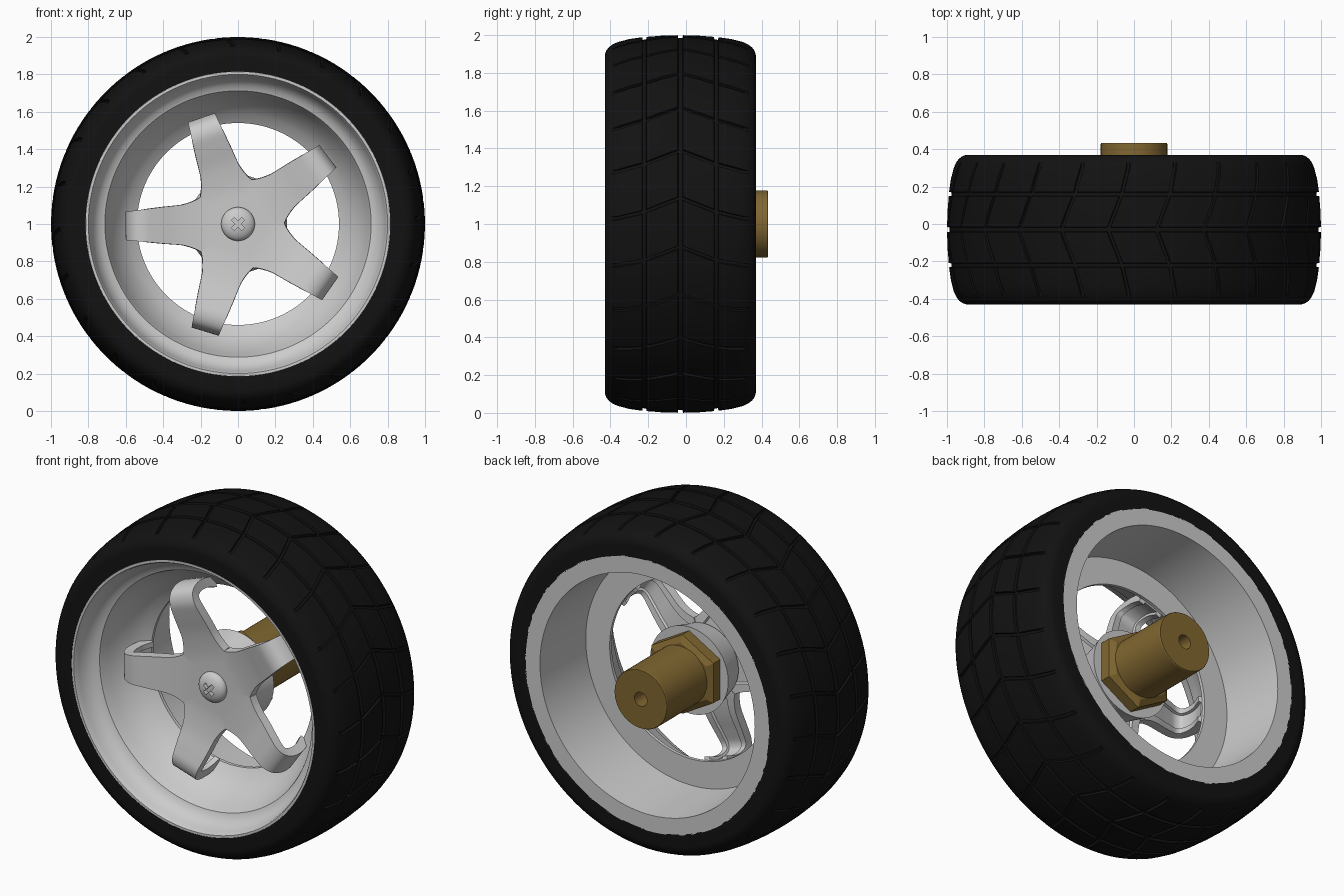
import bpy, bmesh, math
from mathutils import Vector

if "Cube" in bpy.data.objects:
    bpy.data.objects.remove(bpy.data.objects["Cube"])

CZ = 1.0      # axle height, axle runs along y
MID = -0.03   # tyre centre plane


def material(name, rgb):
    m = bpy.data.materials.new(name)
    m.diffuse_color = (*rgb, 1)
    m.use_nodes = True
    m.node_tree.nodes["Principled BSDF"].inputs["Base Color"].default_value = m.diffuse_color
    return m


def finish(name, bm, mat=None, angle=30):
    bmesh.ops.remove_doubles(bm, verts=bm.verts, dist=1e-5)
    bmesh.ops.recalc_face_normals(bm, faces=bm.faces)
    me = bpy.data.meshes.new(name)
    bm.to_mesh(me)
    bm.free()
    ob = bpy.data.objects.new(name, me)
    bpy.context.collection.objects.link(ob)
    if mat:
        me.materials.append(mat)
    bpy.ops.object.select_all(action='DESELECT')
    ob.select_set(True)
    bpy.context.view_layer.objects.active = ob
    bpy.ops.object.shade_smooth_by_angle(angle=math.radians(angle))
    return ob


def polar(r, a, y):
    return Vector((r * math.cos(a), y, CZ + r * math.sin(a)))


def skin(bm, rings, close_rings):
    # bridge consecutive closed rings of points with quads
    vs = [[bm.verts.new(p) for p in ring] for ring in rings]
    n, k = len(vs), len(vs[0])
    for i in range(n if close_rings else n - 1):
        a, b = vs[i], vs[(i + 1) % n]
        for j in range(k):
            bm.faces.new((a[j], a[(j + 1) % k], b[(j + 1) % k], b[j]))
    return vs


def lathe(name, profile, seg=96, closed=True, mat=None, start=0.0, angle=30):
    bm = bmesh.new()
    rings = [[polar(max(r, 1e-7), start + math.tau * j / seg, y) for j in range(seg)]
             for r, y in profile]
    skin(bm, rings, closed)
    return finish(name, bm, mat, angle)


def interp(pts, x):
    for (x0, y0), (x1, y1) in zip(pts, pts[1:]):
        if x <= x1:
            return y0 + (y1 - y0) * (x - x0) / (x1 - x0)
    return pts[-1][1]


rubber = material("rubber", (0.006, 0.006, 0.006))
brass = material("brass", (0.22, 0.135, 0.03))

# Tyre: mesh columns follow the chevron grooves, rows follow the ring grooves
CROWN = [(0, 1.0), (.1, .997), (.2, .989), (.27, .979), (.33, .964), (.36, .95),
         (.38, .935), (.392, .918), (.399, .9), (.4, .885), (.401, .87)]
SWEEP = [(0, 0), (.19, -.075), (.34, -.11), (.5, -.11)]
DEPTH, WALL, COUNT = 0.014, 0.003, 24
ring_grooves = [(0, .014), (.19, .012)]


def ring_depth(d):
    for c, h in ring_grooves:
        if abs(d - c) < h - WALL / 2:
            return DEPTH
    return 0


half = {.05, .1, .14, .23, .27, .3, .33, .345, .36, .37, .38, .387, .392, .396, .399, .4}
for c, h in ring_grooves:
    half |= {round(v, 4) for v in (c + h, c + h - WALL, c - h, c - h + WALL) if v > 0}
half = sorted(half)
rows = [-d for d in reversed(half)] + half

period = math.tau / COUNT
GW = 0.021
cols = [(0, 0), (WALL, 1), (GW - WALL, 1), (GW, 0)]
cols += [(GW + (period - GW) * k / 5, 0) for k in range(1, 5)]

rings = []
for d in rows:
    ad = abs(d)
    ring = []
    for i in range(COUNT):
        for off, cut in cols:
            fade = 1 if ad <= .33 else (.4 if ad < .35 else 0)
            depth = max(ring_depth(ad), cut * DEPTH * fade)
            a = .13 + i * period + off + interp(SWEEP, ad)
            ring.append(polar(interp(CROWN, ad) - depth, a, MID + d))
    rings.append(ring)
flat = [SWEEP[-1][1] + .13 + i * period + off for i in range(COUNT) for off, _ in cols]
rings.insert(0, [polar(.815, a, MID - .4) for a in flat])
rings.append([polar(.815, a, MID + .4) for a in flat])
bm = bmesh.new()
skin(bm, rings, True)
finish("tyre", bm, rubber)

# Rim: front lip, step, conical bowl with a central opening, rear barrel
lathe("rim", [(.82, -.42), (.814, -.43), (.80, -.43), (.793, -.418), (.788, -.395),
              (.77, -.35), (.74, -.318), (.712, -.308), (.706, -.295), (.692, -.25),
              (.664, -.19), (.628, -.135), (.588, -.092), (.54, -.06),
              (.54, -.04), (.70, -.04), (.72, .37), (.82, .37)], seg=128)

# Spokes: U-section straps that sweep forward, then hook back to the bowl
PATH = [(.0, -.235), (.10, -.235), (.2, -.238), (.32, -.255), (.43, -.283), (.51, -.298),
        (.57, -.275), (.599, -.21), (.597, -.13), (.57, -.05)]
WIDTH = [(0, .0), (.2, .1453), (.225, .131), (.26, .117), (.3, .107), (.4, .098), (.61, .075)]


def smooth_path(pts, steps=5):
    p = [Vector(q) for q in pts]
    p = [2 * p[0] - p[1]] + p + [2 * p[-1] - p[-2]]
    out = []
    for a, b, c, d in zip(p, p[1:], p[2:], p[3:]):
        for k in range(steps):
            t = k / steps
            out.append(.5 * (2 * b + (c - a) * t + (2 * a - 5 * b + 4 * c - d) * t * t
                             + (3 * b - a - 3 * c + d) * t ** 3))
    return out + [p[-2]]


path = smooth_path(PATH)
bm = bmesh.new()
for s in range(5):
    ang = math.radians(181 + 72 * s)
    u = Vector((math.cos(ang), 0, math.sin(ang)))
    w = Vector((-math.sin(ang), 0, math.cos(ang)))
    sections = []
    for i, p in enumerate(path):
        t = (path[min(i + 1, len(path) - 1)] - path[max(i - 1, 0)]).normalized()
        n = Vector((-t.y, t.x))
        hw = max(interp(WIDTH, p.x), .002)
        section = []
        for side, th in [(-1, 0), (1, 0), (1, .055), (.6, .055), (.55, .04),
                         (-.55, .04), (-.6, .055), (-1, .055)]:
            q = p + n * th
            section.append(u * q.x + w * side * hw + Vector((0, q.y, CZ)))
        sections.append(section)
    vs = skin(bm, sections, False)
    bm.faces.new(vs[0])
    bm.faces.new(vs[-1])
finish("spokes", bm, angle=35)

# Hub barrel behind the spokes
lathe("hub", [(0, -.2), (.2, -.2), (.222, -.185), (.235, -.13), (.262, -.03), (0, -.03)],
      closed=False)

# Screw with a domed head and cross recess
dome = [(.09 * math.sin(math.radians(a)), -.24 - .045 * math.cos(math.radians(a)))
        for a in range(0, 91, 10)]
screw = lathe("screw", dome + [(.09, -.2), (0, -.2)], seg=48, closed=False)
for k in range(2):
    bpy.ops.mesh.primitive_cube_add(size=1, location=(0, -.285, CZ),
                                    rotation=(0, math.radians(45 + 90 * k), 0))
    cutter = bpy.context.object
    cutter.name = "screw_slot_cutter"
    cutter.scale = (.078, .06, .022)
    cutter.hide_render = True
    mod = screw.modifiers.new("slot", 'BOOLEAN')
    mod.object = cutter
    mod.solver = 'EXACT'
    bpy.context.view_layer.objects.active = screw
    bpy.ops.object.modifier_apply(modifier=mod.name)
    bpy.data.objects.remove(cutter)

# Brass hex collar and drilled adapter shaft
lathe("hex_collar", [(0, -.05), (.24, -.05), (.24, .035), (.2, .055), (0, .055)],
      seg=6, closed=False, mat=brass, start=math.pi / 6, angle=20)
lathe("adapter_shaft", [(0, 0), (.178, 0), (.178, .428), (.175, .433), (.042, .433),
                        (.042, .2), (0, .2)], seg=64, closed=False, mat=brass)
